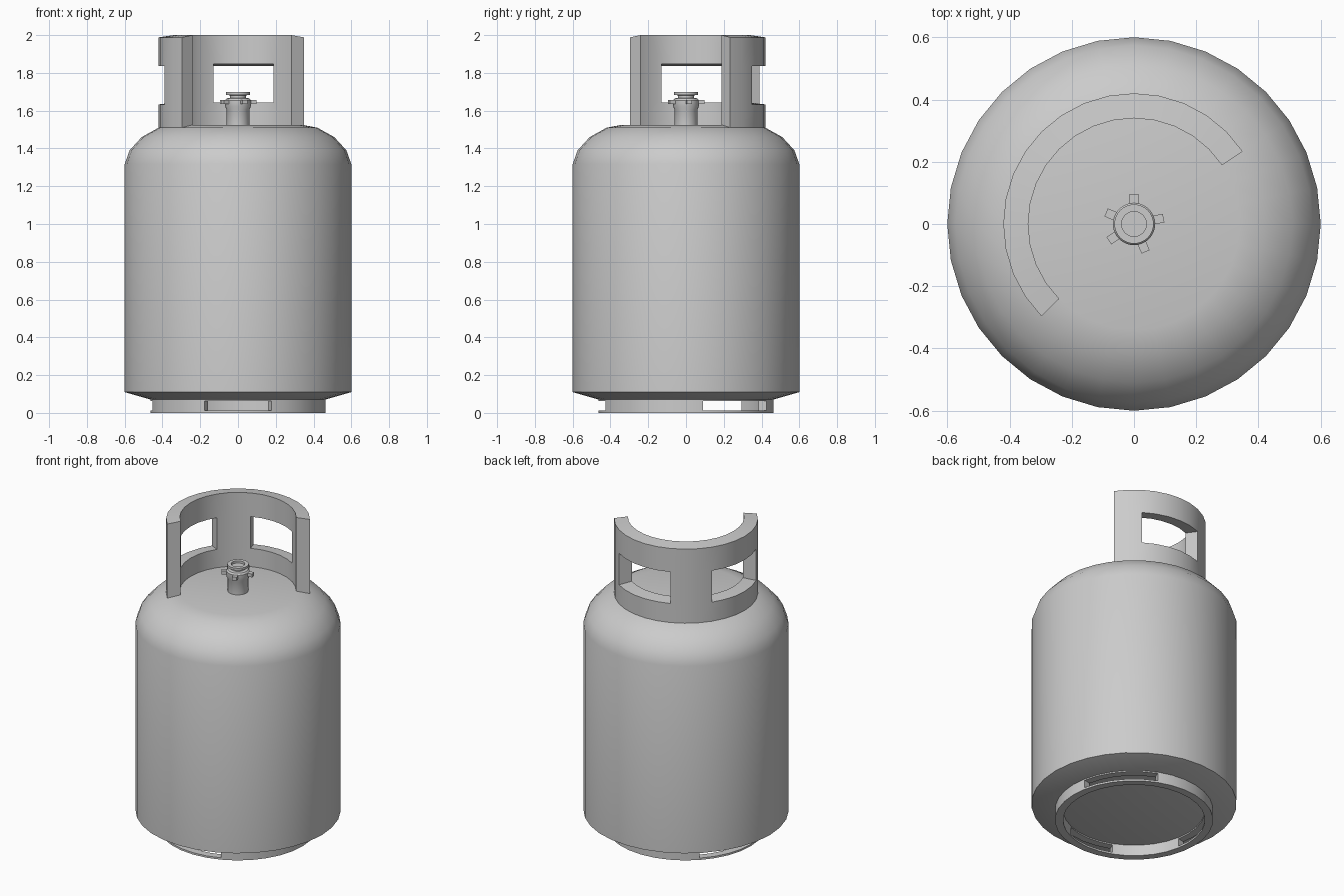
import bpy, bmesh
from math import sin, cos, radians, tau

if "Cube" in bpy.data.objects:
    bpy.data.objects.remove(bpy.data.objects["Cube"])

SIDES = 32


def finish(name, bm):
    bmesh.ops.remove_doubles(bm, verts=bm.verts, dist=1e-5)
    bmesh.ops.recalc_face_normals(bm, faces=bm.faces)
    mesh = bpy.data.meshes.new(name)
    bm.to_mesh(mesh)
    bm.free()
    ob = bpy.data.objects.new(name, mesh)
    bpy.context.collection.objects.link(ob)
    bpy.ops.object.select_all(action='DESELECT')
    ob.select_set(True)
    bpy.context.view_layer.objects.active = ob
    bpy.ops.object.shade_smooth_by_angle(angle=radians(30))
    return ob


def lathe(name, profile, sides=SIDES):
    """Revolve (radius, z) points about z and cap both ends."""
    bm = bmesh.new()
    rings = [[bm.verts.new((r * cos(tau * i / sides), r * sin(tau * i / sides), z))
              for i in range(sides)] for r, z in profile]
    for a, b in zip(rings, rings[1:]):
        for i in range(sides):
            j = (i + 1) % sides
            bm.faces.new((a[i], a[j], b[j], b[i]))
    bm.faces.new(rings[0][::-1])
    bm.faces.new(rings[-1])
    return finish(name, bm)


def windowed_ring(name, r_in, r_out, first, last, levels, windows):
    """Thick wall over angular steps first..last; levels are (z_inner, z_outer),
    the middle band is left open in the window step ranges."""
    full = last - first == SIDES
    bm = bmesh.new()

    def solid(i, k):
        if full:
            i %= SIDES
        elif not first <= i < last:
            return False
        return 0 <= k <= 2 and not (k == 1 and any(a <= i < b for a, b in windows))

    def point(i, k, outer):
        r = r_out if outer else r_in
        a = tau * (i % SIDES) / SIDES
        return (r * cos(a), r * sin(a), levels[k][outer])

    def quad(*corners):
        bm.faces.new([bm.verts.new(point(*c)) for c in corners])

    for i in range(first, last):
        for k in range(3):
            if not solid(i, k):
                continue
            for o in (0, 1):
                quad((i, k, o), (i + 1, k, o), (i + 1, k + 1, o), (i, k + 1, o))
            for n, e in ((i - 1, i), (i + 1, i + 1)):
                if not solid(n, k):
                    quad((e, k, 0), (e, k, 1), (e, k + 1, 1), (e, k + 1, 0))
            for n, e in ((k - 1, k), (k + 1, k + 1)):
                if not solid(i, n):
                    quad((i, e, 0), (i, e, 1), (i + 1, e, 1), (i + 1, e, 0))
    return finish(name, bm)


# Tank body with domed shoulder and tapered underside
lathe("tank_body", [(0.46, 0.07), (0.6, 0.11), (0.6, 1.317), (0.574, 1.39),
                    (0.51, 1.46), (0.42, 1.51), (0.34, 1.525)])

# Foot ring with three slots
windowed_ring("foot_ring", 0.415, 0.462, 0, SIDES,
              [(0, 0), (0.012, 0.012), (0.062, 0.062), (0.07, 0.07)],
              [(1, 6), (12, 17), (22, 26)])

# Carrying collar with two hand openings
windowed_ring("collar", 0.34, 0.42, 3, 20,
              [(1.525, 1.51), (1.643, 1.633), (1.847, 1.836), (2.0, 1.988)],
              [(5, 10), (13, 18)])

# Valve with flared head and dished cap
lathe("valve", [(0.06, 1.522), (0.06, 1.605), (0.068, 1.622), (0.068, 1.655),
                (0.06, 1.665), (0.042, 1.668), (0.042, 1.681), (0.063, 1.684),
                (0.063, 1.698), (0.04, 1.698), (0.04, 1.684)])

# Lugs around the valve head
bm = bmesh.new()
for deg in (11.25, 90, 157.5, 213.75, 292.5):
    a = radians(deg)
    u, v = (cos(a), sin(a)), (-sin(a), cos(a))
    cube = bmesh.ops.create_cube(bm, size=1)["verts"]
    for p in cube:
        r, t = 0.079 + p.co.x * 0.036, p.co.y * 0.028
        p.co = (u[0] * r + v[0] * t, u[1] * r + v[1] * t, 1.645 + p.co.z * 0.022)
finish("valve_lugs", bm)
